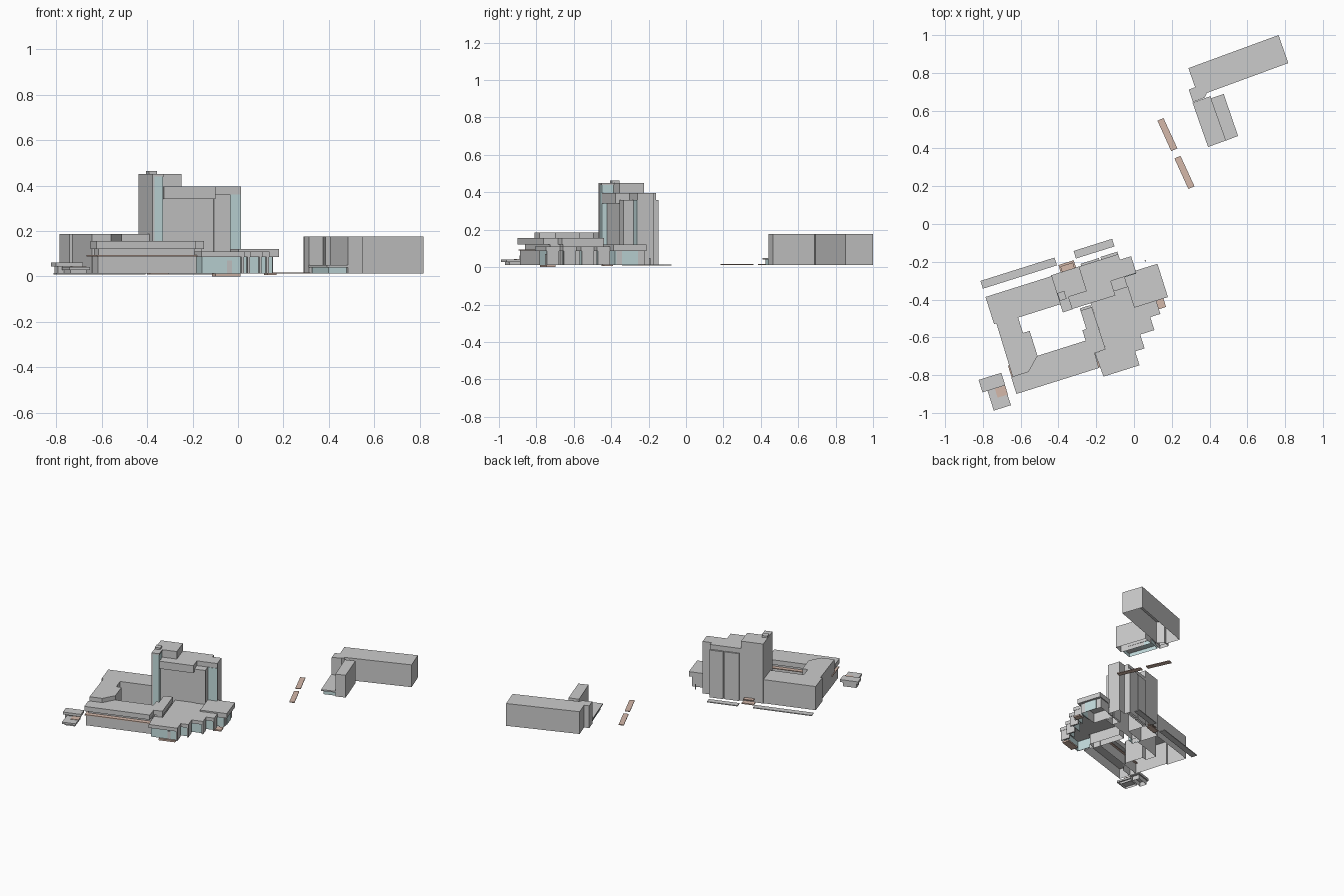
import bpy, bmesh, math

A = math.radians(17.5)          # site rotation of the main complex
G = 0.012                       # ground level of the walls


def material(name, rgb):
    m = bpy.data.materials.new(name)
    m.diffuse_color = (*rgb, 1)
    return m


GLASS = material("glass", (0.55, 0.72, 0.73))
PAVING = material("paving", (0.66, 0.48, 0.40))


def prism(name, pts, z0, z1, mat=None, bottom=True):
    """Extruded footprint in world coordinates; can be left open below."""
    bm = bmesh.new()
    lo = [bm.verts.new((x, y, z0)) for x, y in pts]
    hi = [bm.verts.new((x, y, z1)) for x, y in pts]
    n = len(pts)
    bm.faces.new(hi)
    if bottom:
        bm.faces.new(lo[::-1])
    for i in range(n):
        j = (i + 1) % n
        bm.faces.new((lo[i], lo[j], hi[j], hi[i]))
    bmesh.ops.recalc_face_normals(bm, faces=bm.faces)
    me = bpy.data.meshes.new(name)
    bm.to_mesh(me)
    bm.free()
    ob = bpy.data.objects.new(name, me)
    bpy.context.collection.objects.link(ob)
    if mat:
        me.materials.append(mat)
    return ob


def site(name, pts, z0, z1, mat=None, bottom=True):
    """Prism given in the rotated axes of the complex."""
    c, s = math.cos(A), math.sin(A)
    return prism(name, [(u * c - v * s, u * s + v * c) for u, v in pts], z0, z1, mat, bottom)


def box(name, u0, u1, v0, v1, z0, z1, mat=None, bottom=True):
    return site(name, [(u0, v0), (u1, v0), (u1, v1), (u0, v1)], z0, z1, mat, bottom)


# West and north wings around the courtyard
wing = [(-0.866, -0.132), (-0.866, -0.282), (-0.853, -0.282), (-0.856, -0.579),
        (-0.768, -0.579), (-0.697, -0.512), (-0.697, -0.374), (-0.734, -0.373),
        (-0.734, -0.288), (-0.50, -0.288), (-0.50, -0.132)]
site("courtyard_wing", wing, G, 0.186, bottom=False)

# South wing: base, terrace, recessed storey, overhanging roof band
box("south_wing_base", -0.855, -0.40, -0.66, -0.53, G, 0.088, bottom=False)
box("south_terrace", -0.862, -0.40, -0.668, -0.515, 0.088, 0.094, PAVING)
box("south_recessed_storey", -0.845, -0.40, -0.635, -0.545, 0.094, 0.122, bottom=False)
site("south_roof_band", [(-0.864, -0.671), (-0.406, -0.671), (-0.404, -0.59), (-0.343, -0.587),
                         (-0.345, -0.352), (-0.408, -0.352), (-0.408, -0.454), (-0.43, -0.454),
                         (-0.43, -0.512), (-0.697, -0.512), (-0.768, -0.579), (-0.864, -0.579)],
     0.12, 0.155)
box("link_wall", -0.408, -0.35, -0.58, -0.34, G, 0.12, bottom=False)

# Tall tower with glazed stair shaft
box("tall_tower", -0.50, -0.345, -0.264, -0.127, G, 0.45, bottom=False)
box("shaft_glass", -0.494, -0.449, -0.329, -0.264, G, 0.44, GLASS, False)
box("shaft_roof", -0.50, -0.446, -0.333, -0.264, 0.44, 0.45)
box("shaft_side_wall", -0.50, -0.490, -0.333, -0.264, G, 0.44, bottom=False)
box("tower_rooftop_box", -0.497, -0.459, -0.264, -0.227, 0.45, 0.463)
box("shaft_rooftop_box", -0.497, -0.459, -0.270, -0.262, 0.45, 0.463)

# Broad tower, stepped on its north side
site("broad_tower", [(-0.345, -0.127), (-0.345, -0.264), (-0.446, -0.264), (-0.446, -0.302),
                     (-0.208, -0.302), (-0.208, -0.251), (-0.066, -0.251), (-0.066, -0.158),
                     (-0.128, -0.158), (-0.128, -0.127)], G, 0.395, bottom=False)
box("broad_tower_head", -0.446, -0.208, -0.331, -0.302, 0.34, 0.395)
box("lift_shaft", -0.208, -0.132, -0.308, -0.24, G, 0.36, bottom=False)
box("tower_corner_glass", -0.130, -0.068, -0.254, -0.25, 0.11, 0.36, GLASS)
for i, (u0, u1, v1) in enumerate([(-0.222, -0.128, -0.113), (-0.333, -0.232, -0.116)]):
    box(f"north_bay_{i}", u0, u1, -0.14, v1, G, 0.36, bottom=False)

# Square east hall: overhanging roof over recessed walls
box("east_hall_roof", -0.132, 0.055, -0.423, -0.238, 0.085, 0.12)
box("east_hall_walls", -0.12, 0.035, -0.40, -0.245, G, 0.085, bottom=False)
box("east_hall_glass", -0.06, 0.03, -0.408, -0.40, G, 0.085, GLASS)
box("east_hall_side_glass", 0.035, 0.039, -0.37, -0.28, G, 0.085, GLASS)
box("east_door_post", -0.005, 0.002, -0.207, -0.201, G, 0.05)

# Saw-tooth entrance block: stepped roof, glass fronts and side piers
steps = [(-0.197, -0.722), (-0.1445, -0.645), (-0.066, -0.568), (-0.010, -0.496)]
outline = [(-0.397, -0.722)]
for k, (u, v) in enumerate(steps):
    top = steps[k + 1][1] if k < 3 else -0.423
    outline += [(u, v), (u, top)]
outline += [(-0.132, -0.423), (-0.132, -0.302), (-0.345, -0.302), (-0.343, -0.587), (-0.403, -0.59)]
site("stepped_roof", outline, 0.085, 0.11)
for k, (u, v) in enumerate(steps):
    left = -0.385 if k == 0 else steps[k - 1][0] - 0.02
    box(f"front_glass_{k}", left, u - 0.01, v + 0.022, v + 0.026, G, 0.085, GLASS)
    box(f"step_pier_{k}", u - 0.012, u - 0.002, v + 0.006, v + 0.073, G, 0.085)
box("entrance_side_glass", -0.387, -0.383, -0.70, -0.60, G, 0.085, GLASS)
box("entrance_door", -0.272, -0.25, -0.704, -0.70, G, 0.07)
box("entrance_step", -0.33, -0.215, -0.715, -0.665, 0.0, G, PAVING)
box("east_step", -0.012, 0.03, -0.47, -0.42, 0.005, G + 0.003, PAVING)

# North porch and ground strips
box("north_porch_step", -0.447, -0.362, -0.127, -0.087, G - 0.004, G + 0.004, PAVING)
box("north_porch_canopy", -0.44, -0.37, -0.127, -0.097, 0.034, 0.04, PAVING)
box("north_strip_long", -0.866, -0.455, -0.086, -0.043, G - 0.004, G + 0.002)
box("north_strip_short", -0.348, -0.134, -0.082, -0.040, G - 0.004, G + 0.002)

# Small south-west pavilion
box("pavilion_roof", -1.033, -0.907, -0.609, -0.540, 0.044, 0.062)
box("pavilion_walls", -1.02, -0.925, -0.60, -0.548, G, 0.044, bottom=False)
box("pavilion_annex_roof", -1.005, -0.910, -0.719, -0.609, 0.028, 0.041)
box("pavilion_annex_walls", -0.995, -0.92, -0.70, -0.609, G, 0.028, bottom=False)
box("pavilion_terrace", -0.965, -0.908, -0.66, -0.61, 0.041, 0.044, PAVING)

# North-east building: long block, connector, tall wing, low glazed canopy
prism("long_block", [(0.288, 0.825), (0.765, 1.0), (0.817, 0.852), (0.34, 0.677)], G, 0.176, bottom=False)
prism("connector", [(0.29, 0.712), (0.34, 0.73), (0.385, 0.69), (0.375, 0.67), (0.312, 0.645)],
      G, 0.176, bottom=False)
prism("tall_wing", [(0.405, 0.665), (0.475, 0.688), (0.551, 0.466), (0.485, 0.441)], G, 0.176, bottom=False)
prism("low_wing_roof", [(0.31, 0.642), (0.405, 0.677), (0.485, 0.441), (0.392, 0.408)], 0.04, 0.05)
prism("low_wing_glass", [(0.325, 0.638), (0.405, 0.668), (0.478, 0.452), (0.398, 0.424)], G, 0.04, GLASS, False)

# Loose paving slabs between the two sites
prism("paving_slab_north", [(0.124, 0.547), (0.156, 0.561), (0.23, 0.40), (0.197, 0.386)], G, G + 0.005, PAVING)
prism("paving_slab_south", [(0.214, 0.347), (0.246, 0.361), (0.32, 0.20), (0.288, 0.185)], G, G + 0.005, PAVING)
